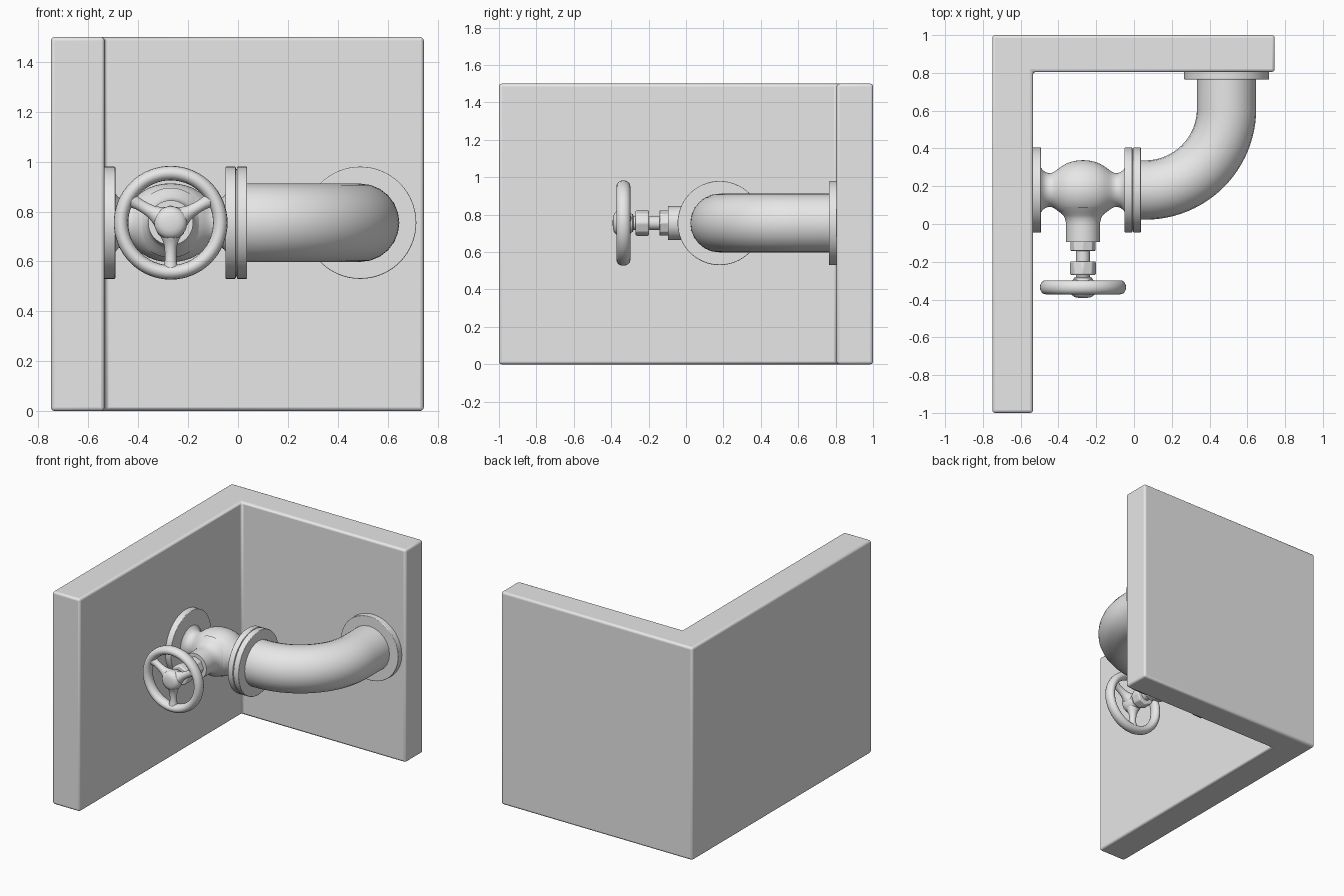
import bpy, bmesh, math
from mathutils import Vector

if "Cube" in bpy.data.objects:
    bpy.data.objects.remove(bpy.data.objects["Cube"])

grey = bpy.data.materials.new("plain_grey")
grey.use_nodes = True
grey.diffuse_color = (0.8, 0.8, 0.8, 1)
grey.node_tree.nodes["Principled BSDF"].inputs["Base Color"].default_value = (0.8, 0.8, 0.8, 1)

Z = 0.755                       # height of the pipe axis
VALVE = Vector((-0.27, 0.18, Z))
OUTLET_X = 0.49
X, Y = Vector((1, 0, 0)), Vector((0, 1, 0))


def finish(bm, name, bevel=0, angle=35):
    bmesh.ops.recalc_face_normals(bm, faces=bm.faces)
    mesh = bpy.data.meshes.new(name)
    bm.to_mesh(mesh)
    bm.free()
    mesh.materials.append(grey)
    ob = bpy.data.objects.new(name, mesh)
    bpy.context.collection.objects.link(ob)
    if bevel:
        mod = ob.modifiers.new("rounded_edges", "BEVEL")
        mod.width, mod.segments = bevel, 3
    bpy.ops.object.select_all(action="DESELECT")
    ob.select_set(True)
    bpy.context.view_layer.objects.active = ob
    bpy.ops.object.shade_smooth_by_angle(angle=math.radians(angle))
    return ob


def lathe(name, origin, axis, profile, sides=48, bevel=0):
    """Turn (distance, radius) pairs around an axis and cap both ends."""
    bm = bmesh.new()
    rot = Vector((0, 0, 1)).rotation_difference(axis)
    rings = []
    for t, r in profile:
        rings.append([bm.verts.new(Vector(origin) + rot @ Vector((
            r * math.cos(math.tau * i / sides), r * math.sin(math.tau * i / sides), t)))
            for i in range(sides)])
    for a, b in zip(rings, rings[1:]):
        for i in range(sides):
            j = (i + 1) % sides
            bm.faces.new((a[i], a[j], b[j], b[i]))
    bm.faces.new(rings[0])
    bm.faces.new(rings[-1])
    return finish(bm, name, bevel)


def disc(name, origin, axis, start, end, radius, sides=48, bevel=0.004):
    return lathe(name, origin, axis, [(start, radius), (end, radius)], sides, bevel)


# Corner walls: one L-shaped outline pulled upwards
bm = bmesh.new()
outline = [(-0.75, -1), (-0.535, -1), (-0.535, 0.805), (0.745, 0.805), (0.745, 1), (-0.75, 1)]
base = bm.faces.new([bm.verts.new((x, y, 0)) for x, y in outline])
top = bmesh.ops.extrude_face_region(bm, geom=[base])
bmesh.ops.translate(bm, vec=(0, 0, 1.5),
                    verts=[v for v in top["geom"] if isinstance(v, bmesh.types.BMVert)])
finish(bm, "corner_walls", bevel=0.015)

# Flanges
pipe_axis = Vector((0, VALVE.y, Z))
for name, start, end in (("left_wall_flange", -0.54, -0.492),
                         ("valve_flange", -0.05, -0.009),
                         ("elbow_flange", -0.005, 0.036)):
    disc(name, pipe_axis, X, start, end, 0.225, 64)
disc("flange_gasket", pipe_axis, X, -0.02, 0.01, 0.215, 64, 0)
disc("back_wall_flange", (OUTLET_X, 0, Z), Y, 0.765, 0.81, 0.225, 64)

# Elbow pipe swept along a straight, a quarter bend and a straight
R = 0.43
cx, cy = OUTLET_X - R, VALVE.y + R
path = [(0, VALVE.y)]
for k in range(25):
    a = math.pi / 2 * k / 24
    path.append((cx + R * math.sin(a), cy - R * math.cos(a)))
path.append((OUTLET_X, 0.79))
curve = bpy.data.curves.new("elbow_pipe", "CURVE")
curve.dimensions = "3D"
curve.bevel_depth = 0.157
curve.bevel_resolution = 10
curve.use_fill_caps = True
spline = curve.splines.new("POLY")
spline.points.add(len(path) - 1)
for p, (x, y) in zip(spline.points, path):
    p.co = (x, y, Z, 1)
spline.use_smooth = True
curve.materials.append(grey)
bpy.context.collection.objects.link(bpy.data.objects.new("elbow_pipe", curve))

# Valve body: bulge between two flared necks
half = [(0.23, 0.13), (0.215, 0.108), (0.2, 0.095), (0.182, 0.089), (0.165, 0.091),
        (0.15, 0.098), (0.135, 0.109), (0.115, 0.124), (0.09, 0.139), (0.06, 0.15), (0.03, 0.156)]
body = [(-t, r) for t, r in half] + [(0, 0.158)] + half[::-1]
lathe("valve_body", VALVE, X, body)

# Bonnet, collar, spindle and nut towards the front
lathe("bonnet", VALVE, -Y, [(0.09, 0.14), (0.12, 0.118), (0.135, 0.104), (0.15, 0.096),
                            (0.17, 0.091), (0.19, 0.09), (0.275, 0.09)])
disc("collar", VALVE, -Y, 0.27, 0.322, 0.068, 8)
disc("spindle", VALVE, -Y, 0.3, 0.5, 0.036, 32, 0)
disc("spindle_nut", VALVE, -Y, 0.378, 0.45, 0.07, 8, 0.008)

# Hand wheel: oval rim, domed hub, three flared spokes
WHEEL = Vector((VALVE.x, -0.335, Z))
bm = bmesh.new()
n, m = 64, 16
grid = []
for i in range(n):
    a = math.tau * i / n
    ring = []
    for j in range(m):
        b = math.tau * j / m
        r = 0.199 + 0.029 * math.cos(b)
        ring.append(bm.verts.new(WHEEL + Vector((r * math.cos(a), 0.037 * math.sin(b), r * math.sin(a)))))
    grid.append(ring)
for i in range(n):
    for j in range(m):
        k, l = (i + 1) % n, (j + 1) % m
        bm.faces.new((grid[i][j], grid[k][j], grid[k][l], grid[i][l]))
finish(bm, "wheel_rim", angle=60)

lathe("wheel_hub", WHEEL, -Y, [(-0.055, 0.036), (-0.05, 0.048), (-0.03, 0.055), (0, 0.066),
                               (0.025, 0.066), (0.04, 0.06), (0.05, 0.048), (0.055, 0.032), (0.057, 0.012)])
for name, deg in (("left_spoke", 30), ("right_spoke", 150), ("lower_spoke", 270)):
    a = math.radians(deg)
    lathe(name, WHEEL, Vector((math.cos(a), 0, math.sin(a))),
          [(0.02, 0.05), (0.05, 0.043), (0.07, 0.033), (0.09, 0.026),
           (0.12, 0.023), (0.15, 0.023), (0.17, 0.027), (0.19, 0.03)], 24)
